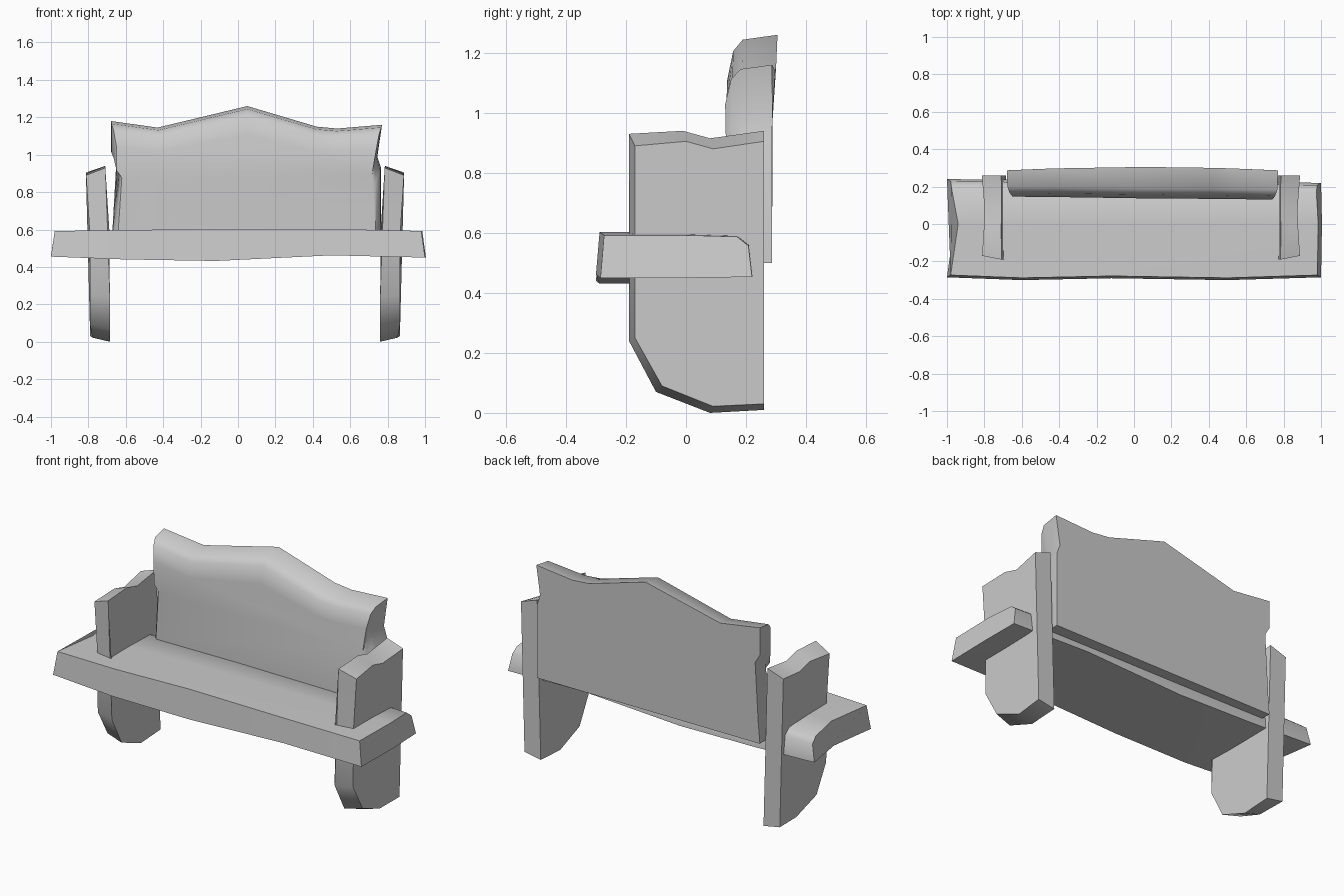
import bpy, bmesh, math

if "Cube" in bpy.data.objects:
    bpy.data.objects.remove(bpy.data.objects["Cube"])


def loft(name, rings, angle):
    """Skin a list of equal-length closed rings and cap both ends."""
    bm = bmesh.new()
    loops = [[bm.verts.new(p) for p in ring] for ring in rings]
    n = len(loops[0])
    for a, b in zip(loops, loops[1:]):
        for i in range(n):
            j = (i + 1) % n
            bm.faces.new((a[i], a[j], b[j], b[i]))
    bm.faces.new(loops[0][::-1])
    bm.faces.new(loops[-1])
    bmesh.ops.recalc_face_normals(bm, faces=bm.faces[:])
    mesh = bpy.data.meshes.new(name)
    bm.to_mesh(mesh)
    bm.free()
    obj = bpy.data.objects.new(name, mesh)
    bpy.context.collection.objects.link(obj)
    bpy.context.view_layer.objects.active = obj
    obj.select_set(True)
    bpy.ops.object.shade_smooth_by_angle(angle=math.radians(angle))
    obj.select_set(False)
    return obj


# Seat plank: stations of (x, front y, bottom z, top z)
stations = [(-1.0, -0.285, 0.455, 0.592), (-0.6, -0.30, 0.44, 0.597),
            (-0.12, -0.29, 0.432, 0.603), (0.5, -0.30, 0.462, 0.603),
            (1.0, -0.285, 0.45, 0.592)]
seat_rings = []
for x, yf, zb, zt in stations:
    end = (x > 0) - (x < 0) if abs(x) == 1 else 0
    back = 0.23 - 0.01 * x
    notch = 0.04 if x == -1 else 0.005 * end
    seat_rings.append([
        (x, yf, zb), (x - 0.02 * end, yf + 0.012, zt),
        (x - 0.02 * end + notch, 0.0, zt), (x - 0.025 * end, back - 0.05, zt - 0.005),
        (x - 0.02 * end, back - 0.012, zt - 0.035), (x, back, zb + 0.003),
        (x + notch, 0.0, zb)])
loft("seat", seat_rings, 50)

# Backrest: crested outline in x, z, rolled over towards the front
outline = [(-0.68, 0.50), (-0.67, 0.62), (-0.65, 0.97), (-0.68, 1.02), (-0.68, 1.18),
           (-0.43, 1.145), (0.05, 1.26), (0.42, 1.15), (0.53, 1.14), (0.77, 1.16),
           (0.745, 0.99), (0.765, 0.93), (0.765, 0.50)]
back_rings = []
for y, drop, inset in [(0.305, 0, 0), (0.19, 0.015, 0.004), (0.158, 0.05, 0.015), (0.138, 0.14, 0.03)]:
    ring = []
    for x, z in outline:
        t = (z - 0.5) / 0.7
        u = (x - 0.045) / 0.72
        bow = -0.018 * u * u if y > 0.3 else 0.01 * (1 - t) - 0.008 * u
        ring.append((x - inset * u, y + bow, z - drop * t))
    back_rings.append(ring)
loft("backrest", back_rings, 45)

# Side panels (arm and leg in one): inner and outer outlines in y, z
inner = [(-0.19, 0.93), (-0.01, 0.94), (0.08, 0.915), (0.26, 0.94),
         (0.26, 0.01), (0.08, 0.0), (-0.10, 0.07), (-0.19, 0.24), (-0.19, 0.6)]
outer = [(-0.17, 0.89), (0.0, 0.905), (0.09, 0.88), (0.26, 0.905),
         (0.26, 0.03), (0.09, 0.022), (-0.08, 0.09), (-0.17, 0.25), (-0.17, 0.6)]
MID = 0.0375


def lean(z):
    return 0.025 * max(0.0, (z - 0.55) / 0.39)


for side, label in ((1, "right"), (-1, "left")):
    a = [(MID + side * (0.7225 + lean(z)), y, z) for y, z in inner]
    b = [(MID + side * (0.828 + lean(z) - (0.012 if -0.02 < y < 0.1 else 0)), y, z)
         for y, z in outer]
    loft(label + "_side_panel", [a, b], 40)
